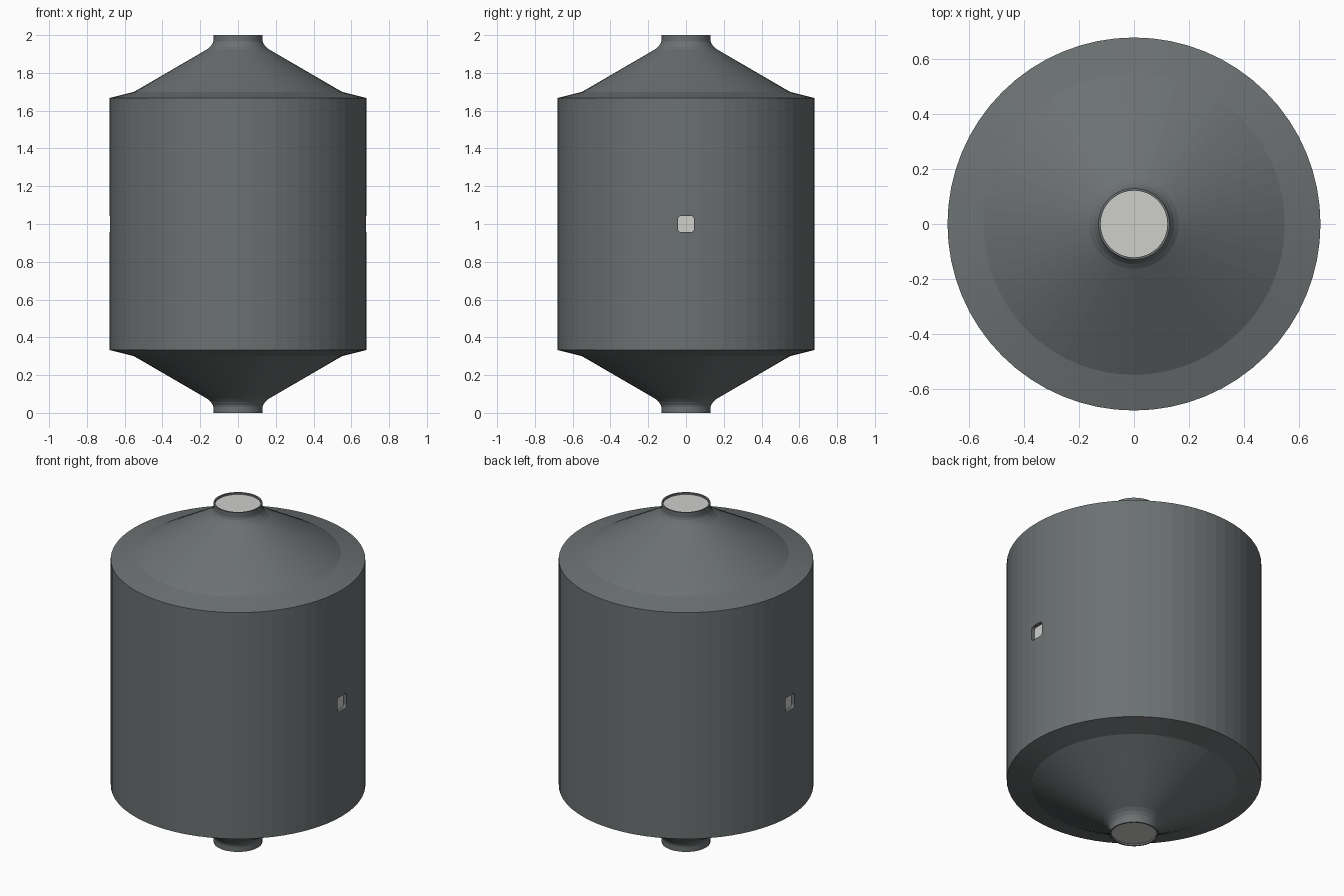
import bpy, bmesh, math
from mathutils import Matrix

cube = bpy.data.objects.get("Cube")
if cube:
    bpy.data.objects.remove(cube, do_unlink=True)

SIDES = 64


def material(name, rgb):
    m = bpy.data.materials.new(name)
    m.use_nodes = True
    m.diffuse_color = (*rgb, 1)
    m.node_tree.nodes["Principled BSDF"].inputs["Base Color"].default_value = (*rgb, 1)
    return m


steel = material("dark_grey", (0.15, 0.165, 0.17))
pale = material("pale_grey", (0.62, 0.62, 0.60))


def finish(name, bm, mat):
    bmesh.ops.recalc_face_normals(bm, faces=bm.faces)
    mesh = bpy.data.meshes.new(name)
    bm.to_mesh(mesh)
    bm.free()
    mesh.materials.append(mat)
    obj = bpy.data.objects.new(name, mesh)
    bpy.context.collection.objects.link(obj)
    return obj


def lathe(name, profile, mat):
    """Closed solid of revolution, capped at both profile ends."""
    bm = bmesh.new()
    rings = [[bm.verts.new((r * math.cos(math.tau * i / SIDES),
                            r * math.sin(math.tau * i / SIDES), z))
              for i in range(SIDES)] for r, z in profile]
    for a, b in zip(rings, rings[1:]):
        for i in range(SIDES):
            j = (i + 1) % SIDES
            bm.faces.new((a[i], a[j], b[j], b[i]))
    bm.faces.new(rings[0])
    bm.faces.new(rings[-1])
    return finish(name, bm, mat)


def rounded_block(name, x, depth, size, mat):
    """Block facing x with rounded corners."""
    bm = bmesh.new()
    bmesh.ops.create_cube(bm, size=1, matrix=Matrix.Translation((x, 0, 1))
                          @ Matrix.Diagonal((depth, size, size, 1)))
    corners = [e for e in bm.edges
               if abs(e.verts[0].co.x - e.verts[1].co.x) > depth / 2]
    bmesh.ops.bevel(bm, geom=corners, offset=0.016, segments=4, profile=0.5,
                    affect='EDGES')
    return finish(name, bm, mat)


# Tank shell: upper half profile from belt to recessed mouth, mirrored below
upper = [(0.68, 1.667), (0.55, 1.70), (0.163, 1.925), (0.146, 1.94), (0.134, 1.957),
         (0.13, 1.97), (0.13, 2.0), (0.122, 2.0), (0.122, 1.985)]
lower = [(r, 2 - z) for r, z in reversed(upper)]
shell = lathe("tank_shell", lower + upper, steel)

# Pale lids sunk in both mouths
for name, z in (("top_lid", 1.984), ("bottom_lid", 0.01)):
    lathe(name, [(0.1215, z), (0.1215, z + 0.006)], pale)

# Recessed windows on both sides
for name, s in (("left", 1), ("right", -1)):
    cutter = rounded_block(name + "_window_cutter", s * 0.69, 0.07, 0.086, steel)
    cutter.hide_render = True
    cutter.hide_viewport = True
    cut = shell.modifiers.new(name + "_window_cut", 'BOOLEAN')
    cut.operation = 'DIFFERENCE'
    cut.solver = 'EXACT'
    cut.object = cutter
    rounded_block(name + "_window", s * 0.656, 0.006, 0.085, pale)
